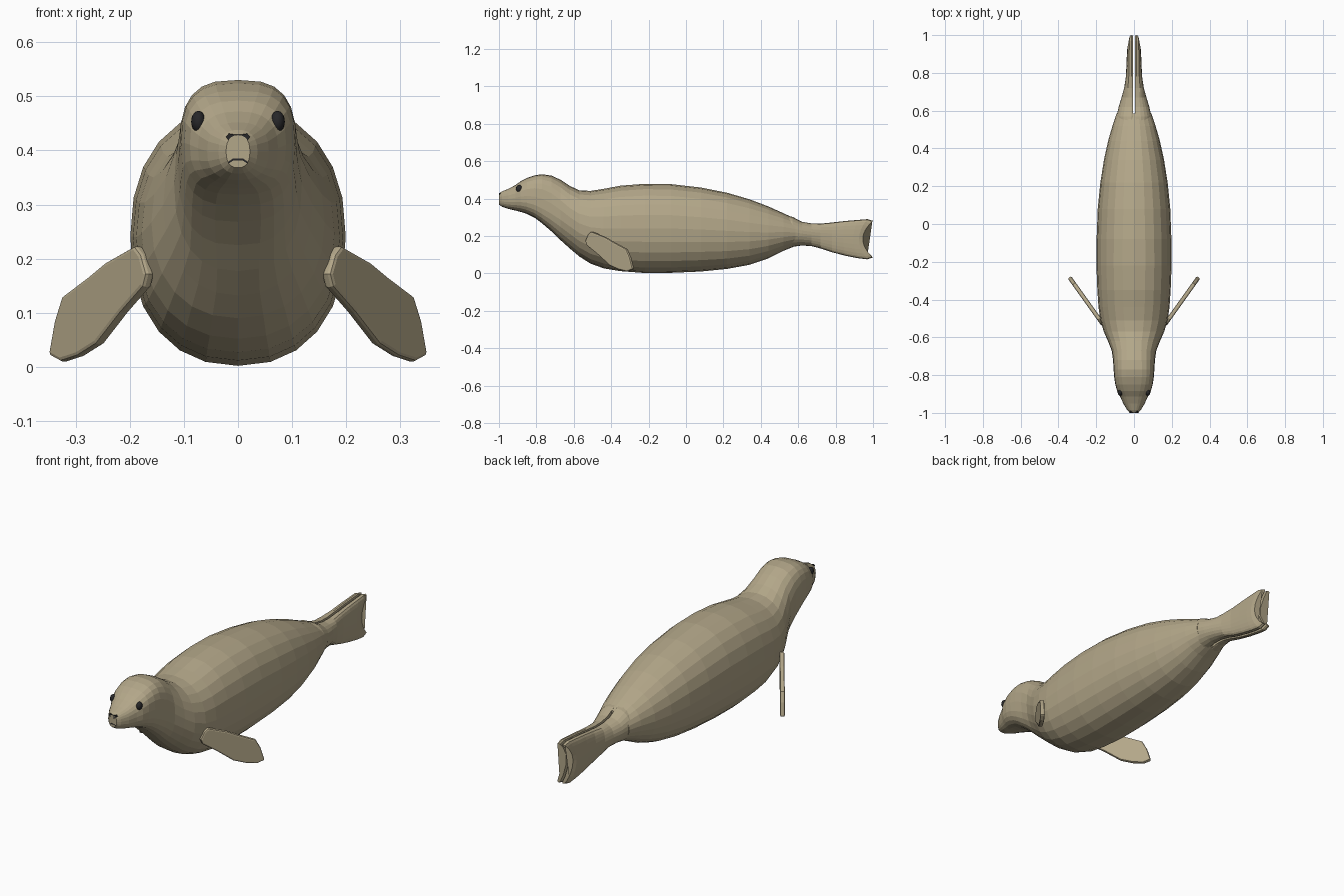
import bpy, bmesh, math
from mathutils import Vector

if "Cube" in bpy.data.objects:
    bpy.data.objects.remove(bpy.data.objects["Cube"])


def material(name, rgb):
    m = bpy.data.materials.new(name)
    m.diffuse_color = (*rgb, 1)
    m.use_nodes = True
    m.node_tree.nodes["Principled BSDF"].inputs["Base Color"].default_value = m.diffuse_color
    return m


FUR = material("tan fur", (0.45, 0.385, 0.25))
DARK = material("dark grey", (0.02, 0.02, 0.022))


def finish(name, bm, mat):
    bmesh.ops.recalc_face_normals(bm, faces=bm.faces)
    me = bpy.data.meshes.new(name)
    bm.to_mesh(me)
    bm.free()
    me.materials.append(mat)
    ob = bpy.data.objects.new(name, me)
    bpy.context.collection.objects.link(ob)
    return ob


def loft(name, rings, mat):
    bm = bmesh.new()
    vs = [[bm.verts.new(p) for p in r] for r in rings]
    n = len(vs[0])
    for a, b in zip(vs, vs[1:]):
        for i in range(n):
            j = (i + 1) % n
            bm.faces.new((a[i], a[j], b[j], b[i]))
    bm.faces.new(vs[0])
    bm.faces.new(vs[-1])
    return finish(name, bm, mat)


def plate(name, outline, offset, mat):
    """Flat outline extruded by the offset vector."""
    bm = bmesh.new()
    f = bm.faces.new([bm.verts.new(p) for p in outline])
    new = bmesh.ops.extrude_face_region(bm, geom=[f])["geom"]
    bmesh.ops.translate(bm, vec=offset, verts=[v for v in new if isinstance(v, bmesh.types.BMVert)])
    if f.is_valid and all(len(e.link_faces) > 2 for e in f.edges):
        bm.faces.remove(f)
    if any(len(e.link_faces) == 1 for e in bm.edges):
        bmesh.ops.holes_fill(bm, edges=[e for e in bm.edges if len(e.link_faces) == 1])
    return finish(name, bm, mat)


def power(v, n):
    return math.copysign(abs(v) ** (2 / n), v)


# Body and head: y, bottom, top, half width, squareness
BODY = [
    (-1.0, .368, .428, .022, 2.4), (-.985, .357, .438, .036, 2.4),
    (-.95, .345, .452, .057, 2.5), (-.912, .336, .472, .074, 2.5),
    (-.885, .329, .492, .089, 2.6), (-.85, .318, .510, .099, 2.8),
    (-.81, .298, .524, .105, 2.9), (-.77, .268, .530, .108, 2.9),
    (-.72, .225, .523, .111, 2.7), (-.67, .177, .500, .118, 2.4),
    (-.62, .132, .467, .138, 2.2), (-.57, .090, .444, .160, 2.2),
    (-.51, .052, .441, .178, 2.2), (-.44, .027, .452, .188, 2.25),
    (-.35, .012, .469, .194, 2.25), (-.22, .002, .479, .199, 2.25),
    (-.08, .003, .477, .198, 2.25), (.08, .010, .459, .192, 2.2),
    (.22, .024, .431, .178, 2.2), (.34, .046, .396, .159, 2.15),
    (.44, .080, .358, .137, 2.1), (.52, .120, .322, .114, 2.1),
    (.585, .146, .292, .092, 2.0),
]
SIDES = 24
rings = []
for y, zb, zt, w, n in BODY:
    ring = []
    for i in range(SIDES):
        a = 2 * math.pi * i / SIDES
        ring.append((w * power(math.cos(a), n), y,
                     (zb + zt) / 2 + (zt - zb) / 2 * power(math.sin(a), n)))
    rings.append(ring)
loft("body", rings, FUR)

# Hind flippers: y, bottom, top, outer half width, depth of the end notch
TAIL = [
    (.50, .135, .315, .095, 0), (.57, .142, .302, .093, 0),
    (.62, .149, .276, .081, 0), (.67, .146, .267, .066, 0),
    (.72, .133, .266, .052, 0), (.78, .113, .272, .043, 0),
    (.85, .095, .280, .040, .008), (.92, .081, .286, .038, .025),
    (.97, .075, .290, .036, .045), (1.0, .085, .281, .030, .055),
]
for side, label in ((-1, "left"), (1, "right")):
    rings = []
    for y, zb, zt, w, notch in TAIL:
        ring = []
        for i in range(13):
            a = -math.pi / 2 + math.pi * i / 12
            s = math.sin(a)
            x = .012 + (w - .012) * math.cos(a) ** (.9 if y < .7 else .5) if 0 < i < 12 else .012
            ring.append((side * x, y - notch * (1 - s * s), (zb + zt) / 2 + (zt - zb) / 2 * s))
        # Flat inner wall beside the slot
        for i in range(11, 0, -2):
            s = math.sin(-math.pi / 2 + math.pi * i / 12)
            ring.append((side * .006, y - notch * (1 - s * s), (zb + zt) / 2 + (zt - zb) / 2 * s))
        rings.append(ring)
    loft(label + "_hind_flipper", rings, FUR)

# Front flippers: upright swept-back paddles, outline as x, z
PADDLE = [(.162, .172), (.172, .208), (.184, .224), (.238, .193), (.268, .168),
          (.318, .130), (.332, .085), (.343, .022), (.321, .010), (.290, .020),
          (.255, .042), (.210, .100), (.168, .148)]
for side, label in ((-1, "left"), (1, "right")):
    normal = Vector((side * .81, -.58, 0)) * .022
    pts = [Vector((side * x, -.53 + (x - .165) * 1.4, z)) - normal / 2 for x, z in PADDLE]
    ob = plate(label + "_front_flipper", pts, normal, FUR)
    bev = ob.modifiers.new("rounded edge", "BEVEL")
    bev.width = .007
    bev.segments = 2
    bev.limit_method = "ANGLE"
    bev.angle_limit = math.radians(50)

# Eyes
for side, label in ((-1, "left"), (1, "right")):
    bm = bmesh.new()
    bmesh.ops.create_uvsphere(bm, u_segments=16, v_segments=10, radius=1)
    for v in bm.verts:
        v.co = Vector((side * .073 + v.co.x * .0135, -.892 + v.co.y * .017, .453 + v.co.z * .020))
    eye = finish(label + "_eye", bm, DARK)
    eye.data.shade_smooth()

# Nose and mouth plates
half = [(.004, .429), (.017, .431), (.022, .425), (.017, .418), (.009, .414), (.003, .406)]
nose = half + [(-x, z) for x, z in reversed(half)]
plate("nose", [Vector((x, -1.0, z)) for x, z in nose], Vector((0, .009, 0)), DARK)
arc = [(-.018, .379), (-.009, .385), (.009, .385), (.018, .379)]
mouth = arc + [(x, z - .004) for x, z in reversed(arc)]
plate("mouth", [Vector((x, -1.001, z)) for x, z in mouth], Vector((0, .009, 0)), DARK)
